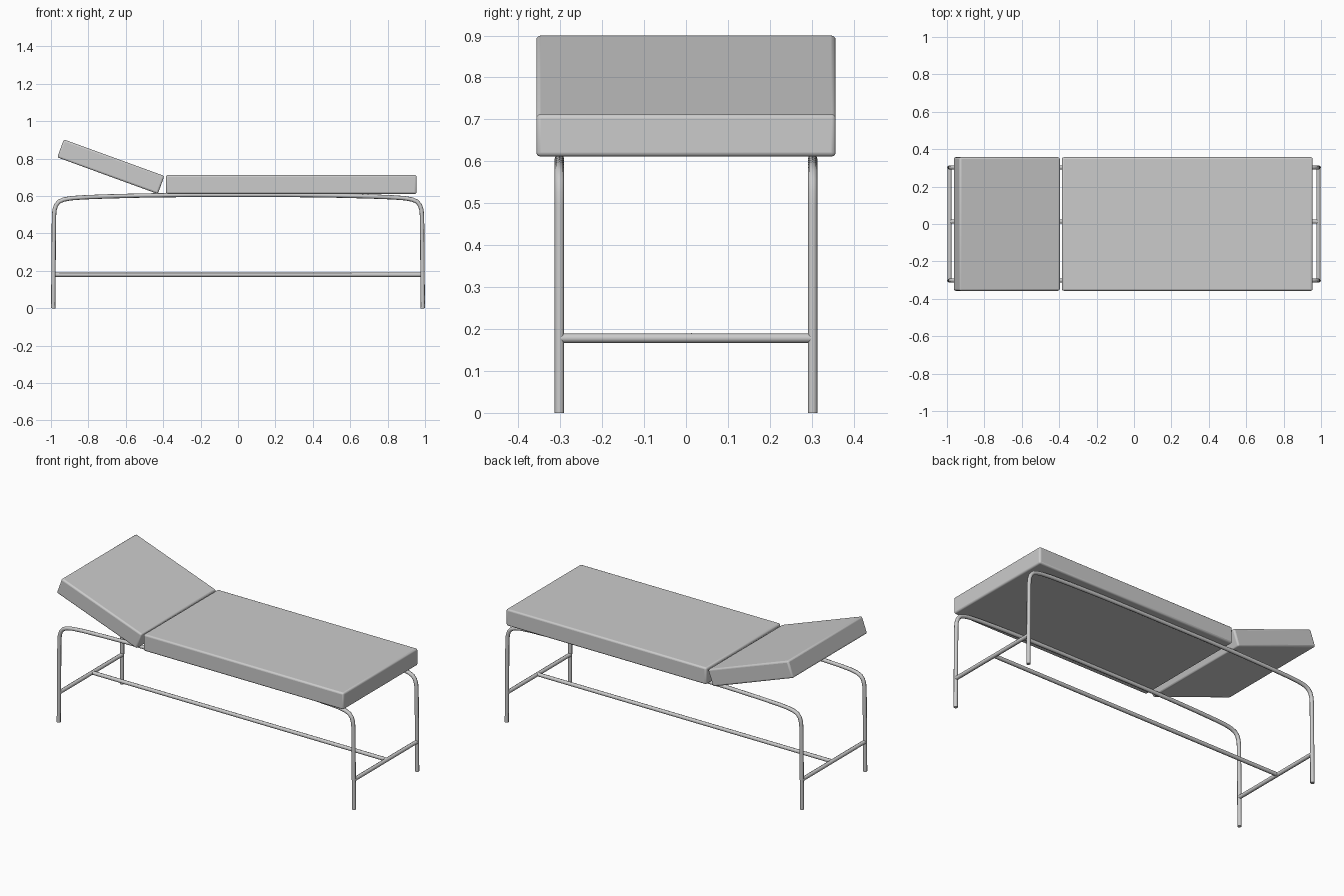
import bpy, bmesh, math
from mathutils import Vector

if "Cube" in bpy.data.objects:
    bpy.data.objects.remove(bpy.data.objects["Cube"])


def tube(name, points, radius=0.0115):
    """Round steel tube with closed ends along a path."""
    cu = bpy.data.curves.new(name, 'CURVE')
    cu.dimensions = '3D'
    cu.bevel_depth = radius
    cu.bevel_resolution = 2
    cu.use_fill_caps = True
    sp = cu.splines.new('POLY')
    sp.points.add(len(points) - 1)
    for p, co in zip(sp.points, points):
        p.co = (*co, 1)
    ob = bpy.data.objects.new(name, cu)
    bpy.context.collection.objects.link(ob)
    bpy.ops.object.select_all(action='DESELECT')
    ob.select_set(True)
    bpy.context.view_layer.objects.active = ob
    bpy.ops.object.convert(target='MESH')
    bpy.ops.object.shade_smooth_by_angle(angle=math.radians(50))


def cushion(name, size, location, tilt=0.0):
    """Padded slab with softly rounded edges."""
    bpy.ops.mesh.primitive_cube_add(size=1, location=location)
    ob = bpy.context.object
    ob.name = name
    ob.scale = size
    bpy.ops.object.transform_apply(location=False, rotation=False, scale=True)
    ob.rotation_euler.y = tilt
    mod = ob.modifiers.new("rounded_edges", 'BEVEL')
    mod.width = 0.01
    mod.segments = 3
    bpy.ops.object.shade_smooth_by_angle(angle=math.radians(40))


# Cushions
cushion("mattress", (1.34, 0.714, 0.101), (0.285, 0, 0.662))
cushion("headrest", (0.572, 0.714, 0.102), (-0.68, 0, 0.757), math.radians(20))

# Side frames: leg, bend and gently arched top rail, mirrored in x
half = [(0.988, 0), (0.984, 0.49), (0.981, 0.525), (0.973, 0.551),
        (0.957, 0.570), (0.932, 0.581), (0.895, 0.588), (0.83, 0.593),
        (0.7, 0.598), (0.5, 0.603), (0.25, 0.606)]
profile = half + [(-x, z) for x, z in reversed(half)]
for side, y in (("front", -0.302), ("back", 0.302)):
    tube(side + "_side_frame", [(x, y, z) for x, z in profile])

# End crossbars and the long stretcher between them
for side, x in (("left", -0.986), ("right", 0.986)):
    tube(side + "_crossbar", [(x, -0.302, 0.178), (x, 0.302, 0.178)])
tube("long_stretcher", [(-0.986, 0.013, 0.179), (0.986, 0.013, 0.179)])
